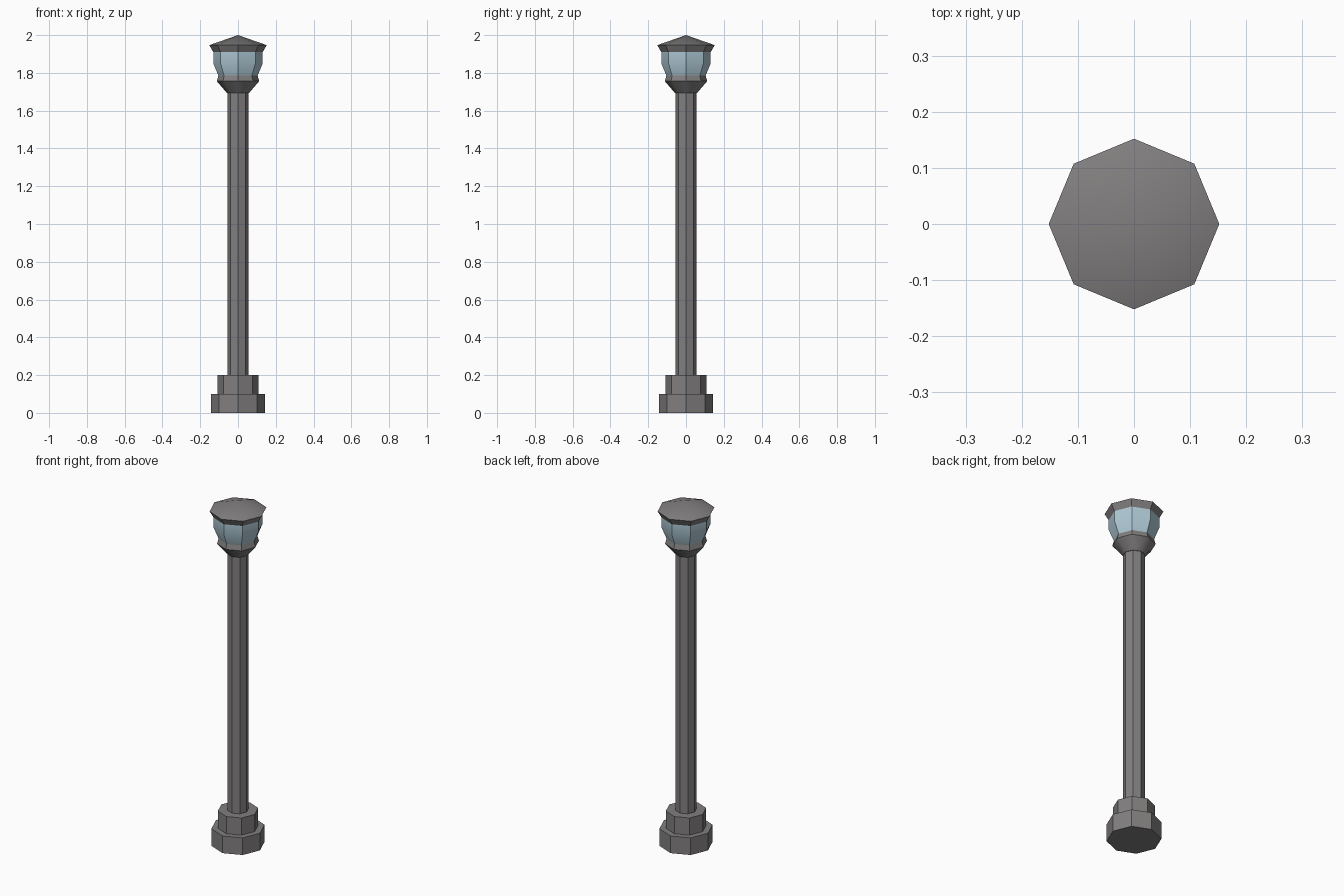
import bpy, bmesh, math

if "Cube" in bpy.data.objects:
    bpy.data.objects.remove(bpy.data.objects["Cube"])


def material(name, color):
    m = bpy.data.materials.new(name)
    m.diffuse_color = (*color, 1)
    m.use_nodes = True
    m.node_tree.nodes["Principled BSDF"].inputs["Base Color"].default_value = m.diffuse_color
    return m


METAL = material("metal", (0.22, 0.21, 0.21))
GLASS = material("glass", (0.42, 0.58, 0.66))


def lathe(name, profile, mat, sides=8):
    """Revolve (radius, z) points into a closed octagonal solid, corners on the axes."""
    bm = bmesh.new()
    rings = []
    for r, z in profile:
        if r == 0:
            rings.append([bm.verts.new((0, 0, z))] * sides)
        else:
            rings.append([bm.verts.new((r * math.cos(2 * math.pi * i / sides),
                                        r * math.sin(2 * math.pi * i / sides), z))
                          for i in range(sides)])
    for a, b in zip(rings, rings[1:]):
        for i in range(sides):
            j = (i + 1) % sides
            bm.faces.new(list(dict.fromkeys((a[i], a[j], b[j], b[i]))))
    for ring in (rings[0], rings[-1]):
        if ring[0] is not ring[1]:
            bm.faces.new(ring)
    bmesh.ops.recalc_face_normals(bm, faces=bm.faces)
    mesh = bpy.data.meshes.new(name)
    bm.to_mesh(mesh)
    bm.free()
    mesh.materials.append(mat)
    obj = bpy.data.objects.new(name, mesh)
    bpy.context.collection.objects.link(obj)
    # Blend only the shallow edges, as on the roof and collar
    bpy.ops.object.select_all(action='DESELECT')
    obj.select_set(True)
    bpy.context.view_layer.objects.active = obj
    bpy.ops.object.shade_smooth_by_angle(angle=math.radians(38))
    return obj


# Stepped foot and post
lathe("foot_lower", [(0.142, 0), (0.142, 0.1)], METAL)
lathe("foot_upper", [(0.108, 0.1), (0.108, 0.2)], METAL)
lathe("post", [(0.056, 0.2), (0.056, 1.695)], METAL)

# Lamp head: collar, glass and pointed roof
lathe("collar", [(0.058, 1.693), (0.112, 1.756), (0.104, 1.785)], METAL)
lathe("lamp_glass", [(0.104, 1.785), (0.131, 1.852), (0.131, 1.91)], GLASS)
lathe("roof", [(0.131, 1.91), (0.152, 1.947), (0, 2.0)], METAL)
